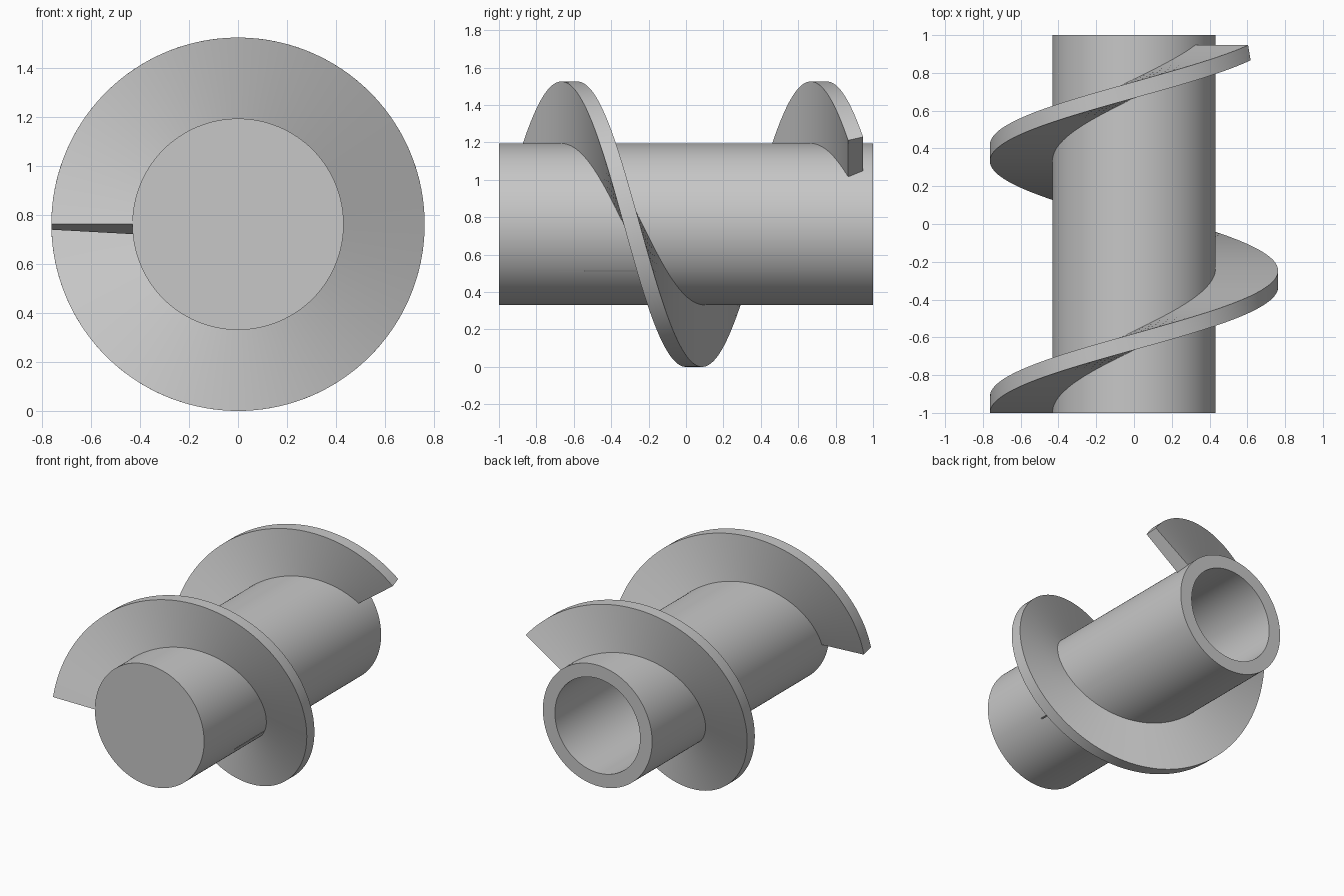
import bpy
import bmesh
import math
from mathutils import Matrix, Vector

if "Cube" in bpy.data.objects:
    bpy.data.objects.remove(bpy.data.objects["Cube"])

AXIS_Z = 0.763       # height of the shaft axis
R_SHAFT, R_BORE, R_FLIGHT = 0.432, 0.337, 0.763
PITCH, TURNS, THICK = 4 / 3, 1.4, 0.08
BORE_END = -0.54

grey = bpy.data.materials.new("plain grey")
grey.use_nodes = True
colour = (0.57, 0.57, 0.57, 1)
grey.diffuse_color = colour
grey.node_tree.nodes["Principled BSDF"].inputs["Base Color"].default_value = colour


def finish(bm, name):
    """Turn a bmesh into a grey object sitting on the shaft axis."""
    bmesh.ops.remove_doubles(bm, verts=bm.verts, dist=1e-5)
    bmesh.ops.recalc_face_normals(bm, faces=bm.faces)
    mesh = bpy.data.meshes.new(name)
    bm.to_mesh(mesh)
    bm.free()
    mesh.materials.append(grey)
    obj = bpy.data.objects.new(name, mesh)
    obj.location.z = AXIS_Z
    bpy.context.collection.objects.link(obj)
    return obj


def smooth(obj):
    bpy.ops.object.select_all(action="DESELECT")
    obj.select_set(True)
    bpy.context.view_layer.objects.active = obj
    bpy.ops.object.shade_smooth_by_angle(angle=math.radians(30))


# Shaft: turned profile, closed at the front with a blind bore from the back
bm = bmesh.new()
profile = [(0, -1), (R_SHAFT, -1), (R_SHAFT, 1), (R_BORE, 1), (R_BORE, BORE_END), (0, BORE_END)]
verts = [bm.verts.new((r, y, 0)) for r, y in profile]
edges = [bm.edges.new(pair) for pair in zip(verts, verts[1:])]
bmesh.ops.spin(bm, geom=verts + edges, cent=(0, 0, 0), axis=(0, 1, 0),
               angle=math.tau, steps=128)
shaft = finish(bm, "shaft")

# Hairline slot through the lower side of the shaft wall
bm = bmesh.new()
bmesh.ops.create_cube(bm, size=1, matrix=Matrix.Translation((0.38, -0.36, -0.25))
                      @ Matrix.Diagonal((0.3, 0.36, 0.007, 1)))
cutter = finish(bm, "slot_cutter")
cutter.hide_render = True
cutter.hide_set(True)
cut = shaft.modifiers.new("slot", "BOOLEAN")
cut.operation = "DIFFERENCE"
cut.solver = "EXACT"
cut.object = cutter
bpy.context.view_layer.objects.active = shaft
shaft.select_set(True)
bpy.ops.object.modifier_apply(modifier=cut.name)
smooth(shaft)


# Screw flight: square section swept along the helix, ends cut across the thread
def flight_point(turn, radius, back):
    lean = PITCH * THICK / (math.tau * radius ** 2)
    angle = math.pi - math.tau * turn + back * lean
    return Vector((radius * math.cos(angle), -1 + PITCH * turn + back * THICK,
                   radius * math.sin(angle)))


bm = bmesh.new()
steps = 200
corners = [(R_SHAFT - 0.03, 0), (R_FLIGHT, 0), (R_FLIGHT, 1), (R_SHAFT - 0.03, 1)]
rings = [[bm.verts.new(flight_point(TURNS * i / steps, r, b)) for r, b in corners]
         for i in range(steps + 1)]
for a, b in zip(rings, rings[1:]):
    for k in range(4):
        n = (k + 1) % 4
        bm.faces.new((a[k], a[n], b[n], b[k]))
bm.faces.new(rings[0])
bm.faces.new(rings[-1])
flight = finish(bm, "screw_flight")
smooth(flight)
